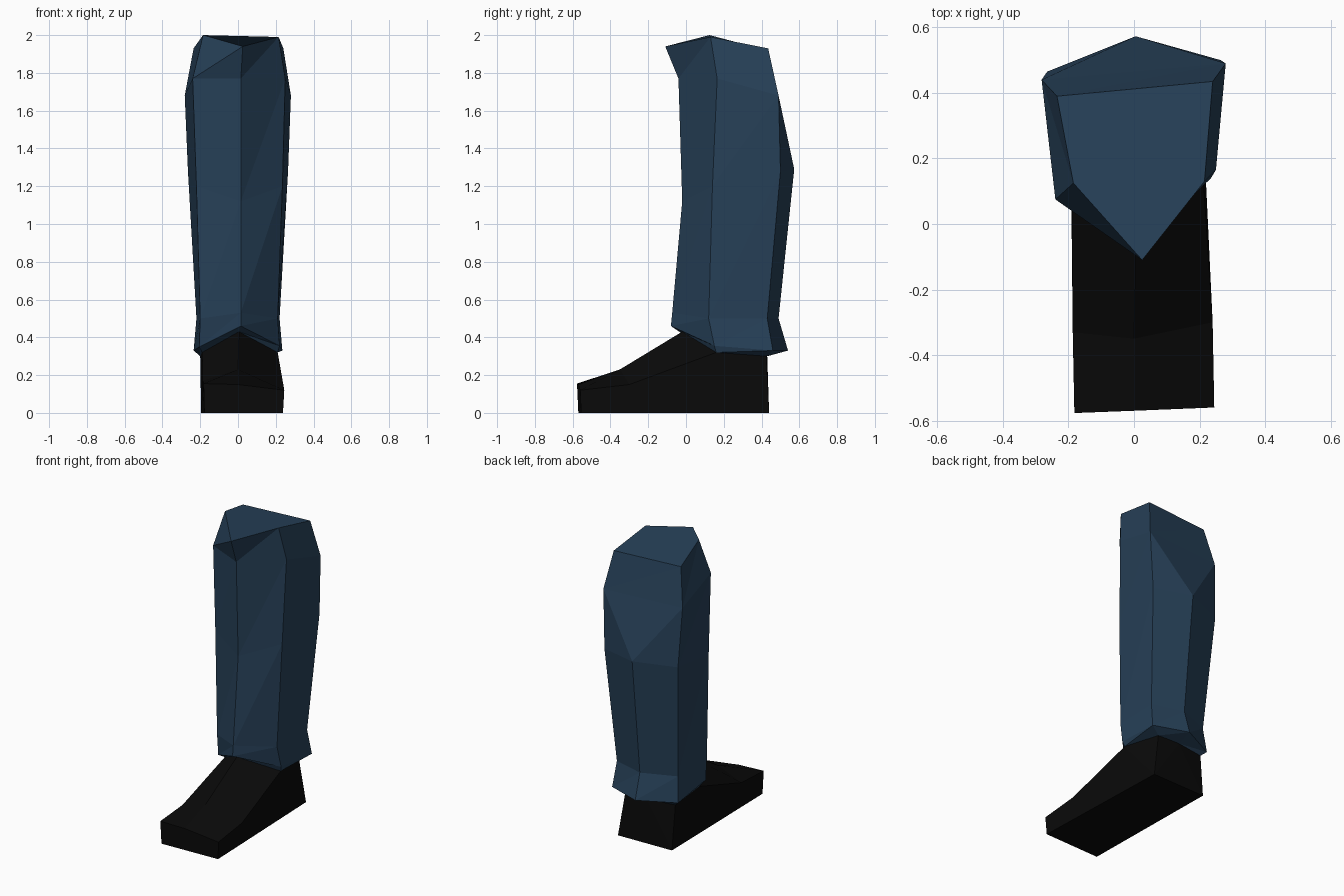
import bpy, bmesh

if "Cube" in bpy.data.objects:
    bpy.data.objects.remove(bpy.data.objects["Cube"])


def material(name, rgb):
    m = bpy.data.materials.new(name)
    m.diffuse_color = (*rgb, 1)
    m.use_nodes = True
    m.node_tree.nodes["Principled BSDF"].inputs["Base Color"].default_value = m.diffuse_color
    return m


def finish(name, bm, mat):
    bmesh.ops.remove_doubles(bm, verts=bm.verts, dist=0.0005)
    bmesh.ops.recalc_face_normals(bm, faces=bm.faces)
    me = bpy.data.meshes.new(name)
    bm.to_mesh(me)
    bm.free()
    me.materials.append(mat)
    ob = bpy.data.objects.new(name, me)
    bpy.context.collection.objects.link(ob)


def loft(name, rings, mat):
    """Join rings (top to bottom) with triangles, skipping collapsed ones, and cap both ends."""
    bm = bmesh.new()
    cache = {}

    def vert(p):
        if p not in cache:
            cache[p] = bm.verts.new(p)
        return cache[p]

    def face(points):
        vs = list(dict.fromkeys(vert(p) for p in points))
        if len(vs) > 2:
            bm.faces.new(vs)

    for up, lo in zip(rings, rings[1:]):
        for j in range(len(up)):
            k = (j + 1) % len(up)
            face((lo[j], lo[k], up[k]))
            face((lo[j], up[k], up[j]))
    face(rings[0])
    face(rings[-1])
    finish(name, bm, mat)


blue = material("navy cloth", (0.02, 0.052, 0.098))
black = material("black leather", (0.003, 0.003, 0.003))

# Trouser leg: front ridge, right front, right back, back ridge, left back, left front.
# In the upper two rings the back ridge merges into the right back corner.
knee = [(0.025, -0.11, 1.94), (0.215, 0.13, 1.99), (0.24, 0.435, 1.93),
        (0.24, 0.435, 1.93), (-0.235, 0.39, 1.93), (-0.185, 0.125, 2.0)]
below_knee = [(0.015, -0.04, 1.77), (0.25, 0.165, 1.77), (0.28, 0.49, 1.68),
              (0.28, 0.49, 1.68), (-0.282, 0.44, 1.68), (-0.24, 0.075, 1.77)]
calf = [(0.015, -0.02, 1.12), (0.235, 0.14, 1.2), (0.265, 0.5, 1.28),
        (0.005, 0.573, 1.29), (-0.265, 0.465, 1.28), (-0.22, 0.07, 1.2)]
shin = [(0.015, -0.073, 0.53), (0.21, 0.12, 0.5), (0.22, 0.43, 0.5),
        (0.005, 0.49, 0.5), (-0.22, 0.40, 0.5), (-0.2, 0.06, 0.5)]
hem = [(0.015, -0.08, 0.46), (0.22, 0.15, 0.355), (0.235, 0.46, 0.33),
       (0.005, 0.54, 0.33), (-0.235, 0.42, 0.33), (-0.205, 0.08, 0.35)]
ankle = [(0.005, -0.02, 0.43), (0.21, 0.16, 0.32), (0.16, 0.425, 0.30),
         (0.0, 0.43, 0.30), (-0.2, 0.40, 0.30), (-0.19, 0.13, 0.32)]
loft("trouser_leg", [knee, below_knee, calf, shin, hem, ankle], blue)

# Shoe: ankle opening, instep and toe rows (left, centre, right), flat sole
bm = bmesh.new()
aF, aR, aRB, aB, aLB, aL = [bm.verts.new(p) for p in ankle]
iL, iC, iR = [bm.verts.new(p) for p in
              ((-0.187, -0.33, 0.17), (0.0, -0.35, 0.23), (0.24, -0.3, 0.15))]
tL, tC, tR = [bm.verts.new(p) for p in
              ((-0.182, -0.577, 0.155), (0.0, -0.57, 0.15), (0.245, -0.56, 0.12))]
sL, sR, hR, hL = [bm.verts.new(p) for p in
                  ((-0.178, -0.57, 0), (0.238, -0.555, 0), (0.205, 0.44, 0), (-0.195, 0.43, 0))]
for f in ((aF, aL, iL, iC), (aF, iC, iR, aR), (iC, iL, tL, tC), (iC, tC, tR, iR),  # upper
          (tL, sL, sR, tR, tC), (sL, hL, hR, sR),                                  # toe, sole
          (iL, sL, tL), (iL, hL, sL), (iL, aL, hL), (aL, aLB, hL),                 # left side
          (iR, tR, sR), (iR, sR, hR), (iR, hR, aR), (aR, hR, aRB),                 # right side
          (aRB, hR, aB), (aB, hR, hL), (aB, hL, aLB),                              # heel
          (aF, aR, aRB, aB, aLB, aL)):                                             # opening
    bm.faces.new(f)
finish("shoe", bm, black)
